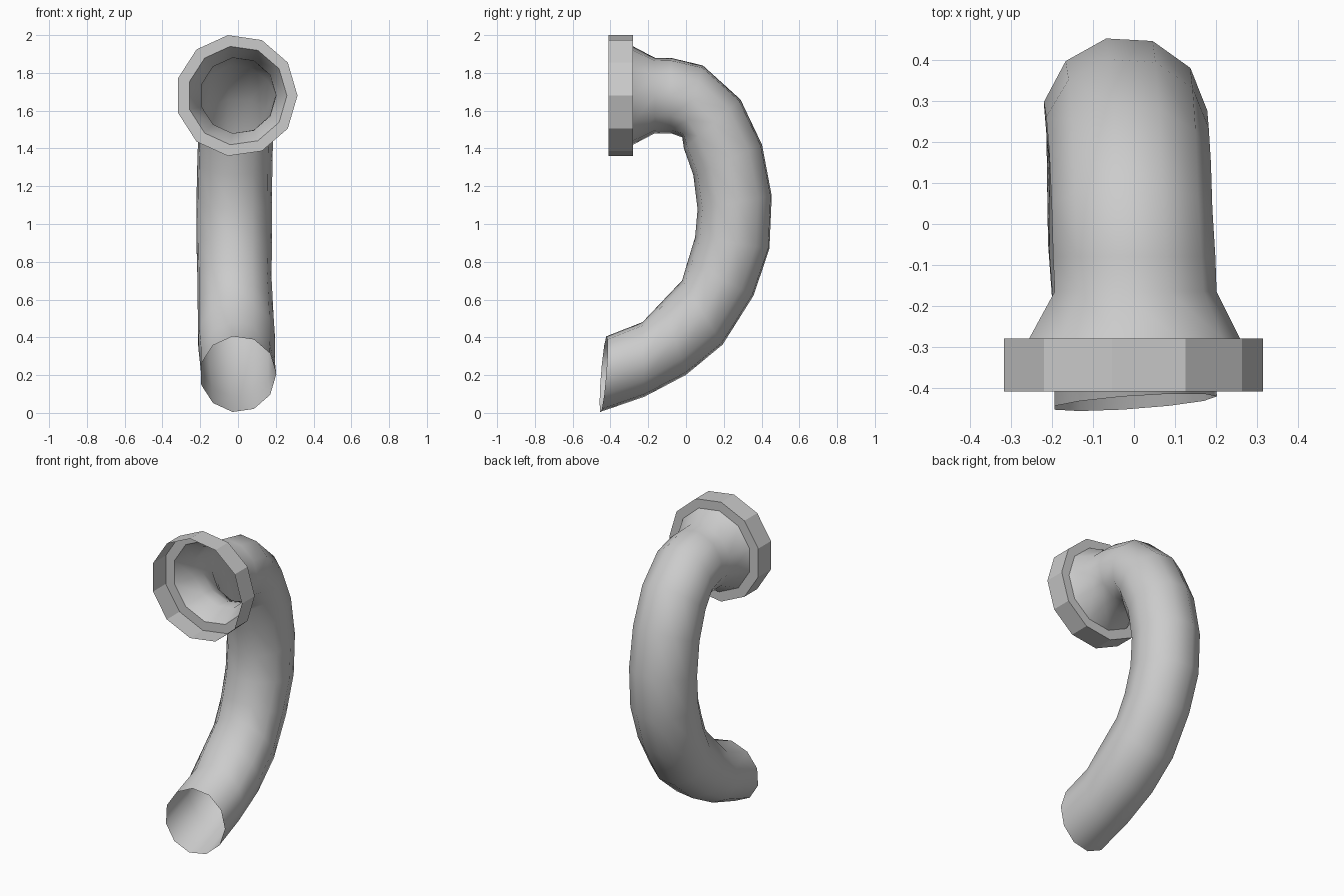
import bpy, math
from mathutils import Vector

if "Cube" in bpy.data.objects:
    bpy.data.objects.remove(bpy.data.objects["Cube"])

SIDES = 11


def ring(inner, outer, xoff=0.0, twist=0.0, skew=0.0):
    """11-sided loop spanning the inner and outer (y, z) points of the bend."""
    a, b = Vector((0, *inner)), Vector((0, *outer))
    c, half = (a + b) / 2, (b - a) / 2
    r = half.length / 0.99
    d = half.normalized()
    pts = []
    for k in range(SIDES):
        t = 2 * math.pi * k / SIDES + math.radians(twist)
        p = c + Vector((xoff + r * math.cos(t), 0, 0)) + d * r * math.sin(t)
        p.y += skew * p.x
        pts.append(p)
    return pts


def flat_ring(y, r, xoff=0.0):
    return ring((y, 1.68 - 0.99 * r), (y, 1.68 + 0.99 * r), xoff)


def loft(name, rings, smooth):
    verts = [p for loop in rings for p in loop]
    faces = []
    for i in range(len(rings) - 1):
        for k in range(SIDES):
            n = (k + 1) % SIDES
            a, b = i * SIDES, (i + 1) * SIDES
            faces.append((a + k, a + n, b + n, b + k))
    me = bpy.data.meshes.new(name)
    me.from_pydata(verts, [], faces)
    me.polygons.foreach_set("use_smooth", [smooth] * len(faces))
    me.update()
    ob = bpy.data.objects.new(name, me)
    bpy.context.collection.objects.link(ob)
    return ob


# Bent tube: inner and outer (y, z) of each section, x offset, twist, skew
bend = [
    ((-0.08, 1.48), (-0.08, 1.88), -0.003, 1, 0),
    ((-0.02, 1.46), (0.09, 1.84), -0.008, 2, 0),
    ((-0.01, 1.40), (0.29, 1.66), -0.012, 3, 0),
    ((0.04, 1.26), (0.405, 1.42), -0.018, 4, 0),
    ((0.063, 1.08), (0.457, 1.15), -0.022, 5, 0),
    ((0.05, 0.93), (0.445, 0.87), -0.022, 5, 0),
    ((0.01, 0.80), (0.36, 0.62), -0.02, 4, 0),
    ((-0.02, 0.70), (0.195, 0.36), -0.015, 3, 0),
    ((-0.125, 0.59), (0.0, 0.20), -0.01, 2, 0),
    ((-0.23, 0.48), (-0.22, 0.085), -0.005, 1, 0),
    ((-0.42, 0.405), (-0.452, 0.005), 0.0, 0, 0.07),
]
mouth = [flat_ring(-0.28, 0.263, -0.004), flat_ring(-0.165, 0.202)]
loft("bent_pipe", mouth + [ring(*s) for s in bend], True)

# Collar: back lip around the flared mouth, then an open wall to the front
loft("collar", [flat_ring(-0.41, 0.323, -0.008),
                flat_ring(-0.28, 0.323, -0.008),
                flat_ring(-0.28, 0.263, -0.004)], False)
